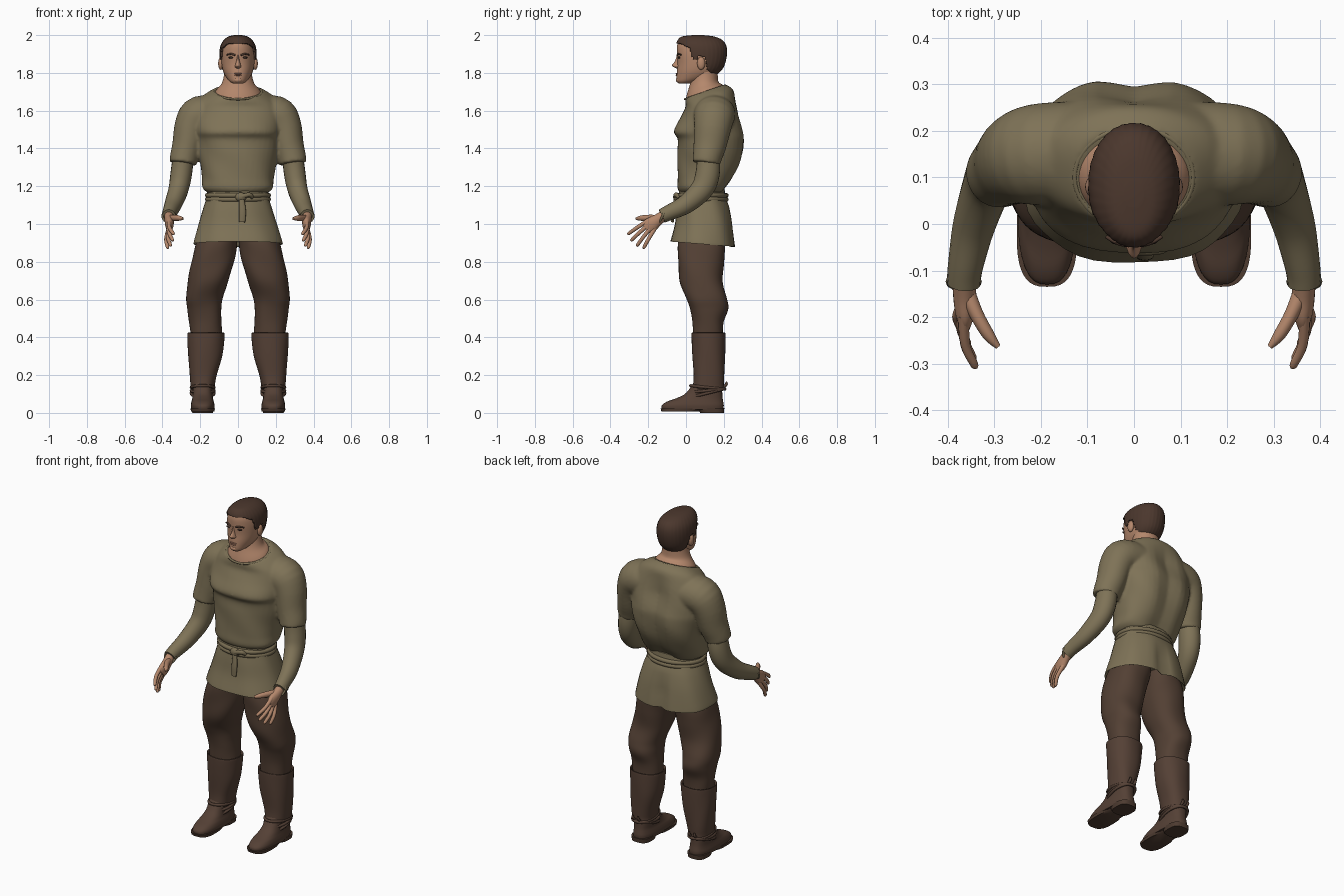
import bpy, bmesh
from math import sin, cos, pi, exp
from mathutils import Vector, Matrix

if "Cube" in bpy.data.objects:
    bpy.data.objects.remove(bpy.data.objects["Cube"])


def material(name, rgb):
    m = bpy.data.materials.new(name)
    m.use_nodes = True
    m.diffuse_color = (*rgb, 1)
    m.node_tree.nodes["Principled BSDF"].inputs["Base Color"].default_value = (*rgb, 1)
    return m


SKIN = material("skin", (0.46, 0.245, 0.15))
LIPS = material("lips", (0.36, 0.175, 0.115))
HAIR = material("dark_brown_hair", (0.07, 0.038, 0.026))
EYES = material("eyes", (0.04, 0.025, 0.018))
CLOTH = material("olive_cloth", (0.21, 0.17, 0.095))
BELT = material("belt_cloth", (0.19, 0.152, 0.085))
TROUSERS = material("brown_trousers", (0.086, 0.051, 0.034))
BOOTS = material("brown_leather", (0.09, 0.052, 0.036))
SOLE = material("dark_sole", (0.075, 0.044, 0.03))


def smooth_rows(rows, steps):
    """Catmull-Rom interpolation through rows of equal length."""
    out = []
    last = len(rows) - 1
    for i in range(last):
        a, b, c, d = (rows[min(max(k, 0), last)] for k in (i - 1, i, i + 1, i + 2))
        for s in range(steps):
            t = s / steps
            out.append([0.5 * (2 * q + (r - p) * t + (2 * p - 5 * q + 4 * r - w) * t * t
                               + (3 * q - p - 3 * r + w) * t ** 3)
                        for p, q, r, w in zip(a, b, c, d)])
    return out + [list(rows[-1])]


def skin_rings(bm, rings, closed=False):
    loops = [[bm.verts.new(p) for p in ring] for ring in rings]
    n = len(loops[0])
    pairs = list(zip(loops, loops[1:])) + ([(loops[-1], loops[0])] if closed else [])
    for a, b in pairs:
        for i in range(n):
            j = (i + 1) % n
            bm.faces.new((a[i], a[j], b[j], b[i]))
    if not closed:
        bm.faces.new(loops[0][::-1])
        bm.faces.new(loops[-1])


def loft(bm, rows, power=2.3, segs=40, steps=4, wave=(0, 0, 0)):
    """Stack of ovals; each row is z, x min, x max, y min, y max, tilt."""
    amp, freq, twist = wave
    rings = []
    for z, x0, x1, y0, y1, tilt in smooth_rows([(*r, 0)[:6] for r in rows], steps):
        ring = []
        for k in range(segs):
            a = 2 * pi * k / segs
            c, s = cos(a), sin(a)
            f = 1 + amp * sin(freq * a + twist * z)
            dx = (x1 - x0) / 2 * f * abs(c) ** (2 / power) * (1 if c > 0 else -1)
            dy = (y1 - y0) / 2 * f * abs(s) ** (2 / power) * (1 if s > 0 else -1)
            ring.append(((x0 + x1) / 2 + dx, (y0 + y1) / 2 + dy, z + tilt * dy))
        rings.append(ring)
    skin_rings(bm, rings)


def tube(bm, pts, segs=20, steps=4, closed=False, ref=(1, 0, 0), side=1):
    """Oval tube along points; each point is x, y, z, radius along ref, radius across."""
    rows = pts if closed else smooth_rows(pts, steps)
    pos = [Vector((side * r[0], r[1], r[2])) for r in rows]
    n, rings = len(pos), []
    for i, (p, r) in enumerate(zip(pos, rows)):
        nxt = pos[(i + 1) % n] if closed else pos[min(i + 1, n - 1)]
        prv = pos[i - 1] if closed else pos[max(i - 1, 0)]
        t = (nxt - prv).normalized()
        v = t.cross(Vector(ref)).normalized()
        u = v.cross(t)
        rings.append([p + u * r[3] * cos(2 * pi * k / segs) + v * r[4] * sin(2 * pi * k / segs)
                      for k in range(segs)])
    skin_rings(bm, rings, closed)


def hoop(bm, x, y, z, rx, ry, r, tilt=0):
    tube(bm, [(x + rx * cos(a), y + ry * sin(a), z + tilt * ry * sin(a), r, r)
              for a in (2 * pi * k / 48 for k in range(48))],
         segs=8, closed=True, ref=(0, 0, 1))


def ball(bm, centre, size):
    bmesh.ops.create_uvsphere(bm, u_segments=20, v_segments=12, radius=1,
                              matrix=Matrix.Translation(centre) @ Matrix.Diagonal((*size, 1)))


def finish(name, bm, mat, mirror=False):
    bmesh.ops.recalc_face_normals(bm, faces=bm.faces)
    me = bpy.data.meshes.new(name)
    bm.to_mesh(me)
    bm.free()
    me.materials.append(mat)
    ob = bpy.data.objects.new(name, me)
    bpy.context.collection.objects.link(ob)
    bpy.ops.object.select_all(action="DESELECT")
    ob.select_set(True)
    bpy.context.view_layer.objects.active = ob
    bpy.ops.object.shade_smooth_by_angle(angle=0.9)
    if mirror:
        ob.modifiers.new("mirror", "MIRROR").use_mirror_merge = False
    return ob


def wide(z, w, y0, y1, tilt=0):
    return (z, -w, w, y0, y1, tilt)


# Tunic top with short sleeves, fused into one cloth surface
bm = bmesh.new()
loft(bm, [wide(1.165, .158, -.03, .2), wide(1.19, .186, -.045, .218), wide(1.24, .19, -.045, .255),
          wide(1.31, .2, -.045, .292), wide(1.38, .214, -.045, .312), wide(1.45, .225, -.045, .318),
          wide(1.49, .23, -.066, .312), wide(1.56, .228, -.03, .292), wide(1.63, .215, -.004, .27, .1),
          wide(1.675, .18, -.004, .248, .28), wide(1.703, .13, -.004, .208, .34)], wave=(.01, 5, 30))
for v in bm.verts:  # hollow between the shoulder blades
    if v.co.y > .15:
        v.co.y -= .025 * exp(-(v.co.x / .06) ** 2) * max(0, min(1, (1.7 - v.co.z) * 8))
for side in (1, -1):
    tube(bm, [(.08, .155, 1.585, .11, .088), (.2, .15, 1.575, .11, .104),
              (.246, .142, 1.52, .1, .09), (.268, .127, 1.42, .088, .08),
              (.286, .112, 1.35, .077, .075), (.291, .107, 1.32, .075, .071)],
         segs=28, ref=(0, 1, 0), side=side)
tunic = finish("tunic_top", bm, CLOTH)
fuse = tunic.modifiers.new("fuse", "REMESH")
fuse.mode, fuse.voxel_size, fuse.use_smooth_shade = "VOXEL", .008, True
soften = tunic.modifiers.new("soften", "SMOOTH")
soften.factor, soften.iterations = .5, 8

# Tunic skirt, turned inward at the hem
bm = bmesh.new()
loft(bm, [wide(.95, .2, -.05, .23), wide(.91, .222, -.07, .25, -.08), wide(.895, .232, -.082, .262, -.08),
          wide(.905, .234, -.082, .263, -.07), wide(1., .207, -.06, .25), wide(1.08, .183, -.05, .232),
          wide(1.14, .165, -.04, .211), wide(1.19, .16, -.033, .205)], wave=(.012, 7, 10))
for v in bm.verts:
    if v.co.y > .12:
        v.co.y -= .03 * exp(-(v.co.x / .035) ** 2) * max(0, min(1, (1.1 - v.co.z) * 8))
finish("tunic_skirt", bm, CLOTH)

# Collar trim, belt cords, knot and hanging tail
bm = bmesh.new()
hoop(bm, 0, .101, 1.697, .127, .106, .006, .34)
finish("collar_trim", bm, CLOTH)
bm = bmesh.new()
for z in (1.13, 1.152):
    hoop(bm, 0, .086, z, .162, .127, .013)
ball(bm, (.015, -.05, 1.143), (.03, .018, .024))
tube(bm, [(.018, -.055, 1.14, .013, .008), (.024, -.068, 1.07, .018, .009), (.022, -.072, 1.01, .016, .007)])
tube(bm, [(.02, -.056, 1.145, .012, .012), (.06, -.052, 1.155, .012, .012),
          (.075, -.036, 1.14, .01, .01)], ref=(0, 0, 1))
finish("belt", bm, BELT)

# Long undersleeves with cuffs
bm = bmesh.new()
tube(bm, [(.287, .118, 1.38, .055, .058), (.3, .115, 1.27, .057, .064), (.315, .085, 1.185, .053, .06),
          (.343, 0, 1.105, .046, .05), (.362, -.09, 1.06, .038, .041), (.366, -.128, 1.042, .036, .038)],
     steps=6)
cuff = [(.366 + .033 * cos(a), -.124 + .015 * sin(a), 1.043 + .034 * sin(a), .006, .006)
        for a in (2 * pi * k / 24 for k in range(24))]
tube(bm, cuff, segs=8, closed=True, ref=(0, 1, 0))
finish("undersleeves", bm, CLOTH, True)

# Hands with palm, four fingers and thumb
bm = bmesh.new()
tube(bm, [(.366, -.11, 1.05, .025, .027), (.364, -.15, 1.022, .025, .031), (.363, -.185, .996, .022, .04),
          (.364, -.212, .973, .013, .037)])
for y, z, tip in ((-.222, .995, (.342, -.31, .945)), (-.216, .978, (.346, -.293, .91)),
                  (-.206, .963, (.358, -.262, .882)), (-.19, .952, (.374, -.226, .87))):
    base = Vector((.366, y + .025, z + .025))
    end = Vector(tip)
    knuckle = base.lerp(end, .55) + Vector((.01, 0, .002))
    tube(bm, [(*base, .012, .012), (*knuckle, .0105, .0105), (*base.lerp(end, .92), .009, .009),
              (*end, .004, .004)], segs=10)
tube(bm, [(.36, -.145, 1.03, .018, .018), (.338, -.195, 1.032, .017, .015),
          (.313, -.238, 1.031, .014, .013), (.292, -.264, 1.028, .007, .006)], segs=12, ref=(0, 0, 1))
finish("hands", bm, SKIN, True)

# Trouser legs
bm = bmesh.new()
loft(bm, [(.98, .0, .18, -.02, .2), (.9, .004, .222, -.04, .21), (.8, .022, .246, -.042, .2),
          (.7, .05, .264, -.033, .195), (.61, .082, .276, 0, .215), (.55, .088, .268, .02, .222),
          (.48, .086, .258, .035, .2), (.4, .085, .25, .04, .195)], steps=6, wave=(.018, 3, 28))
finish("trouser_legs", bm, TROUSERS, True)

# Boot shafts with open cuffs
bm = bmesh.new()
loft(bm, [(.39, .095, .25, .05, .19), (.418, .082, .26, .038, .2), (.424, .074, .266, .032, .206),
          (.41, .071, .268, .03, .208), (.3, .084, .263, .034, .207), (.2, .112, .256, .04, .203),
          (.15, .122, .252, .038, .2), (.13, .124, .25, .036, .2), (.125, .135, .24, .05, .185)],
     wave=(.01, 4, 22))
finish("boot_shafts", bm, BOOTS, True)

# Boot feet, soles with heels, and ankle straps
bm = bmesh.new()
loft(bm, [(.018, .125, .248, -.128, .198), (.04, .124, .25, -.128, .2), (.06, .128, .246, -.1, .197),
          (.078, .133, .242, -.05, .194), (.105, .135, .24, .0, .192), (.16, .135, .24, .04, .19)], 2.6)
finish("boot_feet", bm, BOOTS, True)
bm = bmesh.new()
loft(bm, [(.008, .125, .249, -.13, .07), (.024, .122, .252, -.135, .1)], 2.8, steps=1)
loft(bm, [(0, .132, .242, .075, .2), (.026, .128, .246, .06, .203)], 2.8, steps=1)
finish("boot_soles", bm, SOLE, True)
bm = bmesh.new()
for z, tilt in ((.118, .1), (.135, -.1), (.105, .25)):
    hoop(bm, .187, .115, z, .061, .091, .008, tilt)
for x in (.17, .205):
    tube(bm, [(x, .19, .13, .007, .007), (x, .213, .15, .008, .008), (x, .212, .165, .004, .004)], segs=8)
finish("ankle_straps", bm, BOOTS, True)

# Neck and head
bm = bmesh.new()
loft(bm, [wide(1.69, .124, -.002, .2, .34), wide(1.712, .112, .004, .19, .3),
          wide(1.745, .086, .02, .172, .1), wide(1.79, .074, .03, .168), wide(1.85, .07, .03, .168)], 2)
finish("neck", bm, SKIN)
HEAD = [wide(1.745, .03, -.04, .03), wide(1.757, .047, -.049, .08), wide(1.78, .065, -.05, .145),
        wide(1.81, .079, -.048, .18), wide(1.85, .087, -.045, .198), wide(1.9, .089, -.048, .206),
        wide(1.94, .082, -.048, .2), wide(1.968, .064, -.038, .178), wide(1.985, .04, -.015, .135),
        wide(1.992, .012, .04, .08)]
bm = bmesh.new()
loft(bm, HEAD, 2.1, 48, 5)
loft(bm, [wide(1.897, .008, -.048, 0), wide(1.865, .01, -.057, 0), wide(1.843, .015, -.073, 0),
          wide(1.834, .018, -.07, 0), wide(1.824, .012, -.052, 0)], 2, 16)
for side in (1, -1):
    ball(bm, (.091 * side, .08, 1.85), (.014, .021, .034))
ball(bm, (0, -.037, 1.762), (.024, .017, .015))
finish("head", bm, SKIN)

# Face details
bm = bmesh.new()
ball(bm, (0, -.047, 1.796), (.022, .008, .004))
ball(bm, (0, -.047, 1.788), (.018, .008, .004))
finish("lips", bm, LIPS)
bm = bmesh.new()
ball(bm, (.036, -.036, 1.881), (.015, .008, .006))
finish("eyes", bm, EYES, True)
bm = bmesh.new()
tube(bm, [(.014, -.046, 1.894, .005, .004), (.036, -.041, 1.9, .005, .004),
          (.06, -.027, 1.896, .004, .004)], segs=8, ref=(0, 0, 1))
finish("eyebrows", bm, HAIR, True)

# Short hair: a shell around the head, trimmed along the hairline
HAIRLINE = [(-.1, 1.963), (-.025, 1.955), (.02, 1.93), (.035, 1.875), (.055, 1.865), (.065, 1.888),
            (.1, 1.885), (.115, 1.82), (.155, 1.768), (.3, 1.765)]


def hairline(y):
    for (y0, z0), (y1, z1) in zip(HAIRLINE, HAIRLINE[1:]):
        if y <= y1:
            return z0 + (z1 - z0) * (y - y0) / (y1 - y0)


bm = bmesh.new()
loft(bm, [(z + .008, x0 - .009, x1 + .009, y0 - .004, y1 + .011) for z, x0, x1, y0, y1, _ in HEAD],
     2.1, 96, 8, (.007, 32, 0))
trim = [f for f in bm.faces if f.calc_center_median().z < hairline(f.calc_center_median().y)]
bmesh.ops.delete(bm, geom=trim, context="FACES")
hair = finish("hair", bm, HAIR)
shell = hair.modifiers.new("thickness", "SOLIDIFY")
shell.thickness, shell.offset = .009, -1
